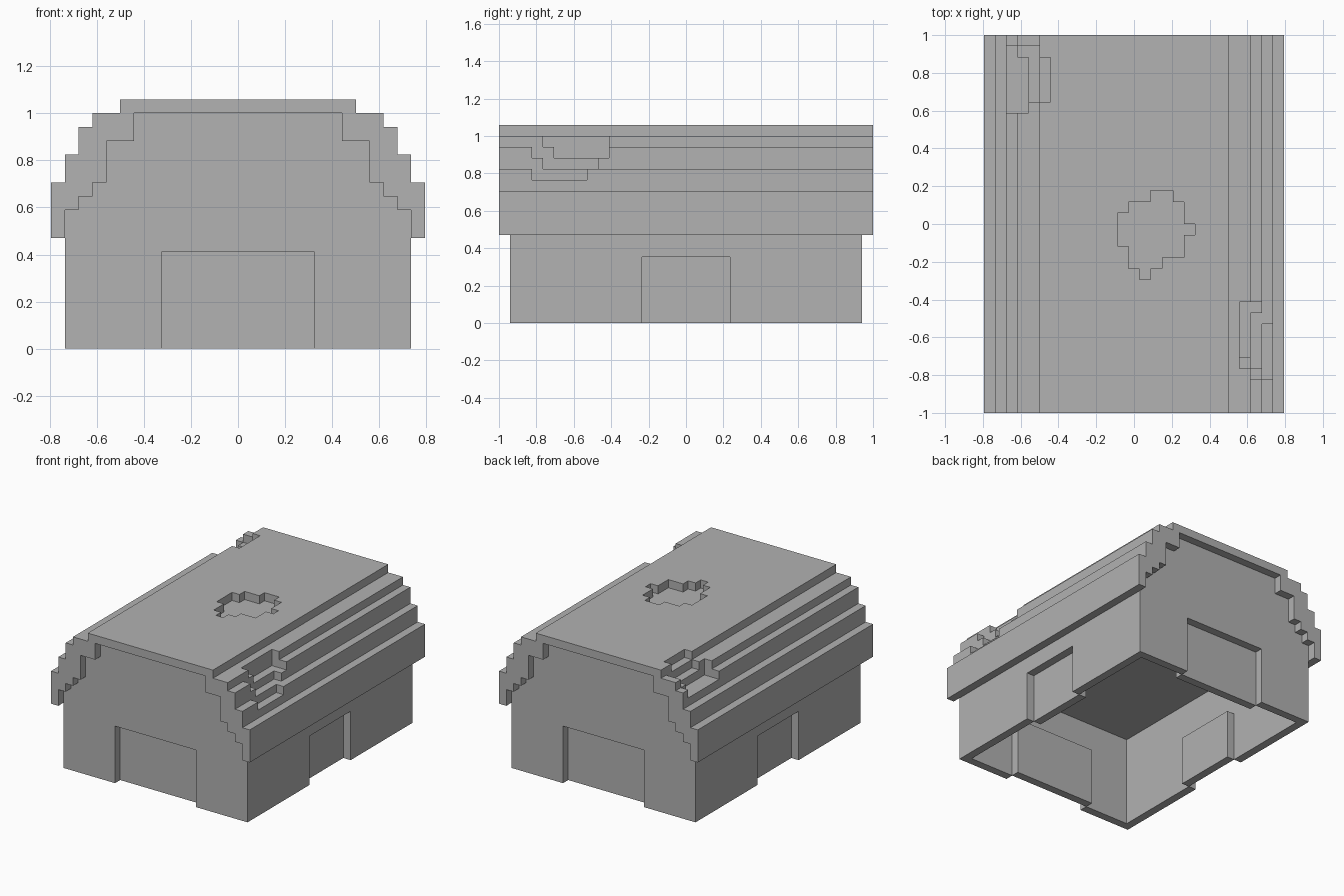
import bpy, bmesh
from mathutils import Vector

cube = bpy.data.objects.get("Cube")
if cube:
    bpy.data.objects.remove(cube, do_unlink=True)

UNIT = 2 / 34  # edge length of one block

stone = bpy.data.materials.new("plain_grey")
stone.use_nodes = True
grey = (0.445, 0.445, 0.445, 1)
stone.diffuse_color = grey
stone.node_tree.nodes["Principled BSDF"].inputs["Base Color"].default_value = grey

AXES = [Vector((1, 0, 0)), Vector((0, 1, 0)), Vector((0, 0, 1))]


def box(x, y, z):
    """Block cells in three half-open ranges."""
    return {(i, j, k) for i in range(*x) for j in range(*y) for k in range(*z)}


def build(name, cells):
    """Skin a set of blocks with outer faces only, then merge flat areas."""
    bm = bmesh.new()
    for c in cells:
        centre = Vector((c[0], c[1] + 0.5, c[2] + 0.5))
        for a in range(3):
            u, v = AXES[(a + 1) % 3] / 2, AXES[(a + 2) % 3] / 2
            for side in (1, -1):
                near = list(c)
                near[a] += side
                if tuple(near) in cells:
                    continue
                mid = centre + AXES[a] * side / 2
                ring = [mid - u - v, mid + u - v, mid + u + v, mid - u + v]
                bm.faces.new([bm.verts.new(p * UNIT) for p in ring[::side]])
    bmesh.ops.remove_doubles(bm, verts=bm.verts[:], dist=0.001)
    bmesh.ops.dissolve_limit(bm, angle_limit=0.01, verts=bm.verts[:], edges=bm.edges[:])
    mesh = bpy.data.meshes.new(name)
    bm.to_mesh(mesh)
    bm.free()
    mesh.materials.append(stone)
    obj = bpy.data.objects.new(name, mesh)
    bpy.context.collection.objects.link(obj)
    return obj


def stepped(steps, y):
    """Symmetric stepped profile (bottom, top, half width) run along y."""
    cells = set()
    for low, high, half in steps:
        cells |= box((-half, half + 1), y, (low, high))
    return cells


# Stepped gable body, and the roof layer that wraps over it
gable = [(0, 10, 12), (10, 11, 11), (11, 12, 10), (12, 15, 9), (15, 17, 7)]
roof_steps = [(8, 12, 13), (12, 14, 12), (14, 16, 11), (16, 17, 10), (17, 18, 8)]
body = stepped(gable, (-16, 16))
roof = stepped(roof_steps, (-17, 17)) - stepped(gable, (-17, 17))

# Hollow room, open below
body -= box((-11, 12), (-15, 15), (0, 11))

# Doorways, each closed by a panel set one block back
for name, recess, panel in (("front", -16, -15), ("back", 15, 14)):
    body -= box((-5, 6), (recess, recess + 1), (0, 7))
    build(name + "_door", box((-5, 6), (panel, panel + 1), (0, 7)))
for name, recess, panel in (("right", -12, -11), ("left", 12, 11)):
    body -= box((recess, recess + 1), (-4, 4), (0, 6))
    build(name + "_door", box((panel, panel + 1), (-4, 4), (0, 6)))

# Broken patch near the front of the left slope
for i, y, k in ((10, (-13, -7), 16), (10, (-12, -7), 15), (11, (-14, -7), 15),
                (11, (-13, -8), 14), (12, (-14, -9), 13)):
    roof -= box((i, i + 1), y, (k, k + 1))

# Broken patch near the back of the right slope
for i, y, k in ((-8, (11, 15), 17), (-9, (11, 16), 16), (-10, (10, 16), 16),
                (-10, (10, 15), 15), (-11, (10, 16), 15)):
    roof -= box((i, i + 1), y, (k, k + 1))

# Ragged hole in the flat top, row by row from front to back
rows = [(1, 2), (0, 3), (0, 5), (-1, 5), (-1, 6), (-1, 5), (0, 5), (2, 4)]
for n, x in enumerate(rows):
    roof -= box(x, (n - 5, n - 4), (17, 18))

build("walls", body)
build("roof", roof)
